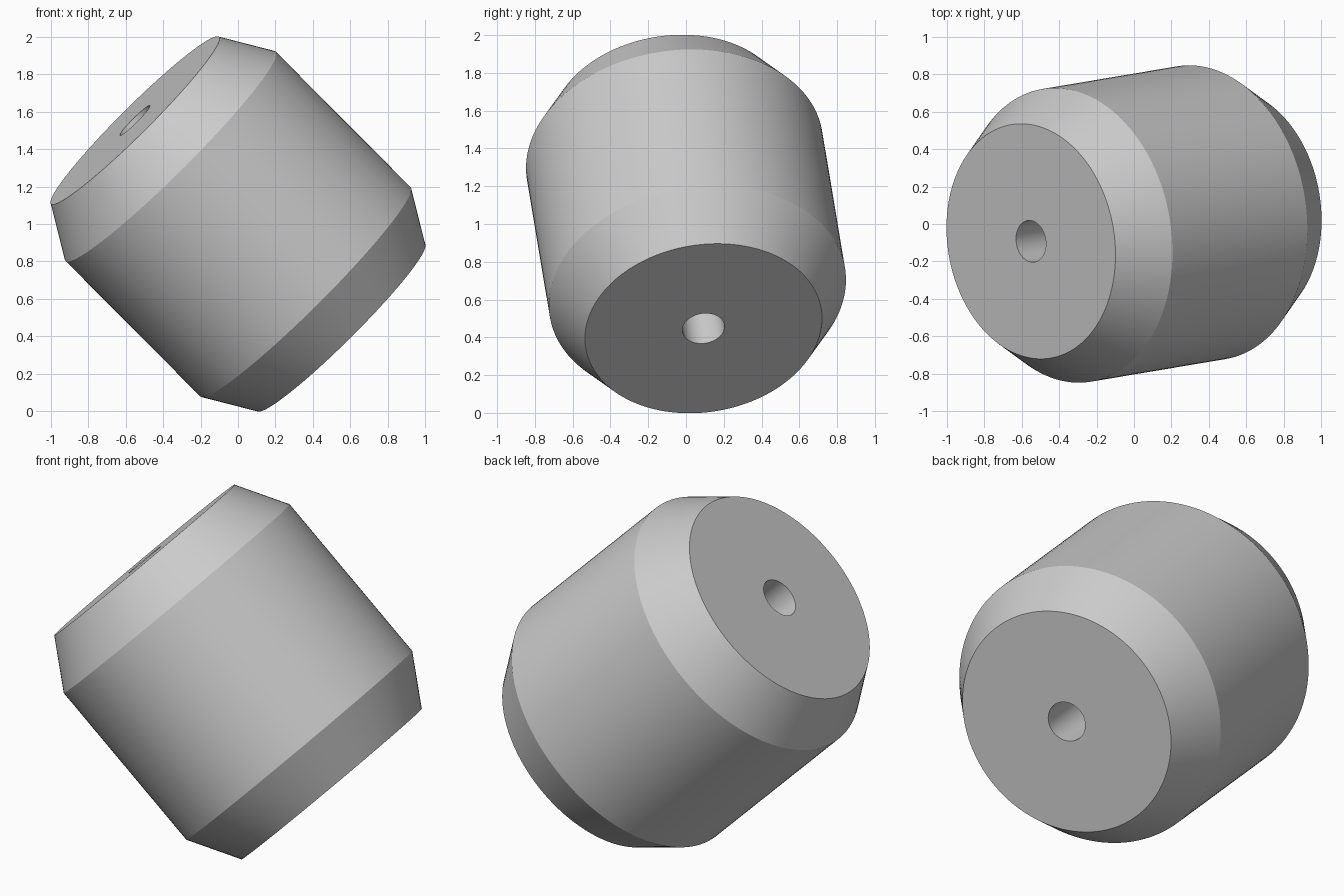
import bpy, bmesh, math
from mathutils import Vector

cube = bpy.data.objects.get("Cube")
if cube:
    bpy.data.objects.remove(cube, do_unlink=True)

# Dimensions along and around the tilted axis
AXIS = Vector((0.55, 0.0925, -0.553))
HALF_LENGTH = AXIS.length
HALF_BODY = 0.514
BODY_R, CAP_R, BORE_R = 0.792, 0.632, 0.112
SEGMENTS = 128

# Plain grey material
grey = bpy.data.materials.new("plain grey")
grey.use_nodes = True
colour = (0.6, 0.6, 0.6, 1)
grey.diffuse_color = colour
grey.node_tree.nodes["Principled BSDF"].inputs["Base Color"].default_value = colour

# Closed profile: bore, end face, bevel, body, bevel, end face
profile = [(BORE_R, -HALF_LENGTH), (CAP_R, -HALF_LENGTH), (BODY_R, -HALF_BODY),
           (BODY_R, HALF_BODY), (CAP_R, HALF_LENGTH), (BORE_R, HALF_LENGTH)]

# Lathe the profile into a bevelled cylinder with a through bore
bm = bmesh.new()
verts = [bm.verts.new((r, 0, z)) for r, z in profile]
edges = [bm.edges.new((v, verts[(i + 1) % len(verts)])) for i, v in enumerate(verts)]
bmesh.ops.spin(bm, geom=verts + edges, axis=(0, 0, 1), cent=(0, 0, 0),
               angle=math.tau, steps=SEGMENTS, use_duplicate=False)
bmesh.ops.remove_doubles(bm, verts=bm.verts, dist=0.0001)
bmesh.ops.recalc_face_normals(bm, faces=bm.faces)
mesh = bpy.data.meshes.new("bored_cylinder")
bm.to_mesh(mesh)
bm.free()
mesh.materials.append(grey)

# Tilt onto the axis and raise to the ground plane
cylinder = bpy.data.objects.new("bored_cylinder", mesh)
bpy.context.collection.objects.link(cylinder)
cylinder.rotation_euler = AXIS.to_track_quat('Z', 'Y').to_euler()
cylinder.location = (0, 0, 1)

# Smooth around the axis, crisp at the bevels
bpy.ops.object.select_all(action='DESELECT')
cylinder.select_set(True)
bpy.context.view_layer.objects.active = cylinder
bpy.ops.object.shade_smooth_by_angle(angle=math.radians(20))
